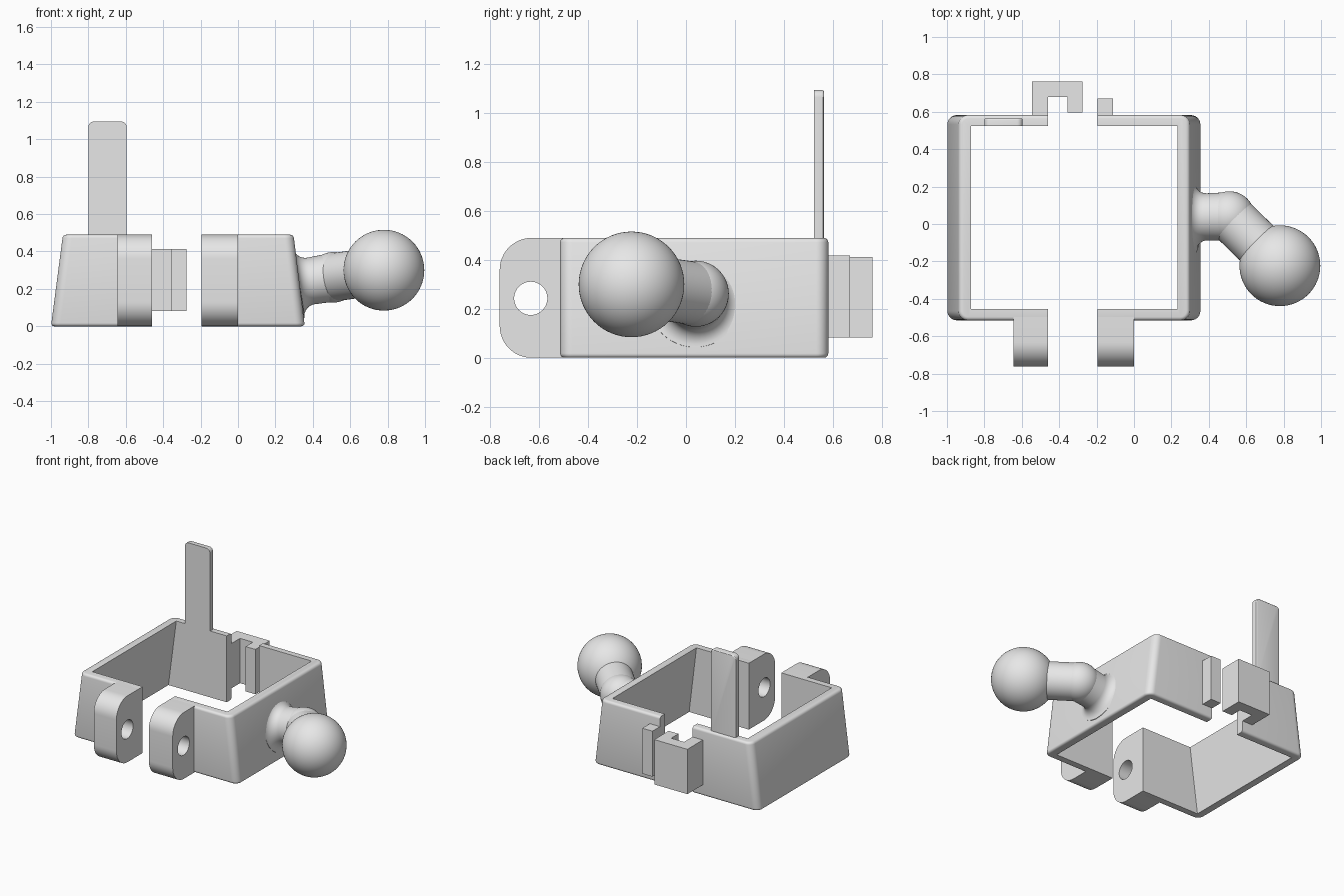
import bpy, bmesh, math
from mathutils import Vector, Matrix

if "Cube" in bpy.data.objects:
    bpy.data.objects.remove(bpy.data.objects["Cube"])

grey = bpy.data.materials.new("plain grey")
grey.diffuse_color = (0.8, 0.8, 0.8, 1)
grey.use_nodes = True
grey.node_tree.nodes["Principled BSDF"].inputs["Base Color"].default_value = grey.diffuse_color
H = 0.49                       # height of the clamp
Y0, Y1 = -0.515, 0.582         # outer front and back of the clamp
GAP_L, GAP_R = -0.46, -0.195   # ends of the two clamp halves


def finish(ob, angle=30):
    ob.data.materials.clear()
    ob.data.materials.append(grey)
    bpy.ops.object.select_all(action='DESELECT')
    ob.select_set(True)
    bpy.context.view_layer.objects.active = ob
    bpy.ops.object.shade_smooth_by_angle(angle=math.radians(angle))
    return ob


def add_mesh(name, bm):
    bmesh.ops.recalc_face_normals(bm, faces=bm.faces)
    me = bpy.data.meshes.new(name)
    bm.to_mesh(me)
    bm.free()
    ob = bpy.data.objects.new(name, me)
    bpy.context.collection.objects.link(ob)
    return ob


def loft(name, rings):
    """Skin a list of closed rings and cap both ends."""
    bm = bmesh.new()
    vs = [[bm.verts.new(p) for p in r] for r in rings]
    n = len(vs[0])
    for a, b in zip(vs, vs[1:]):
        for i in range(n):
            j = (i + 1) % n
            bm.faces.new((a[i], a[j], b[j], b[i]))
    bm.faces.new(vs[0])
    bm.faces.new(vs[-1])
    return add_mesh(name, bm)


def prism(name, outline, z0, z1):
    return finish(loft(name, [[(x, y, z) for x, y in outline] for z in (z0, z1)]))


def arc(cx, cy, r, a0, a1, n=8):
    return [(cx + r * math.cos(math.radians(a0 + (a1 - a0) * i / n)),
             cy + r * math.sin(math.radians(a0 + (a1 - a0) * i / n))) for i in range(n + 1)]


# Clamp halves: C-shaped walls whose long side leans inward towards the top
def clamp_half(name, s, x_bottom, x_top, gap):
    r, wall = 0.05, 0.06

    def outline(x):
        # s is +1 for the right half and -1 for the left half
        front = [(x + s * px, py) for px, py in arc(-r, Y0 + r, r, -90, 0)]
        back = [(x + s * px, py) for px, py in arc(-r, Y1 - r, r, 0, 90)]
        xi = x - s * (wall + 0.004)
        return ([(gap, Y0)] + front + back + [(gap, Y1)],
                [(gap, Y1 - wall + 0.003), (xi, Y1 - wall + 0.003), (xi, Y0 + wall), (gap, Y0 + wall)])

    bm = bmesh.new()
    rings, n_out = [], 0
    for x, z in ((x_bottom, 0), (x_top, H)):
        o, i = outline(x)
        n_out = len(o)
        rings.append([bm.verts.new((px, py, z)) for px, py in o + i])
    n = len(rings[0])
    for i in range(n):
        j = (i + 1) % n
        bm.faces.new((rings[0][i], rings[0][j], rings[1][j], rings[1][i]))
    for ring in rings:
        bm.faces.new(ring)
    bmesh.ops.recalc_face_normals(bm, faces=bm.faces)
    rim = [bm.edges.get((ring[i], ring[i + 1])) for ring in rings for i in range(n_out - 1)]
    bmesh.ops.bevel(bm, geom=rim, offset=0.018, segments=4, profile=0.5, affect='EDGES')
    return finish(add_mesh(name, bm))


clamp_half("left_clamp_half", -1, -1.0, -0.936, GAP_L)
clamp_half("right_clamp_half", 1, 0.357, 0.297, GAP_R)


# Bolt lugs: rounded plates with a round hole, extruded along x
def lug(name, x0, x1):
    r, yf = 0.13, -0.762
    outer = ([(-0.456, 0)] + arc(yf + r, r, r, 270, 180, 12)
             + arc(yf + r, H - r, r, 180, 90, 12) + [(-0.456, H)])
    hole = arc(-0.635, 0.243, 0.068, 0, 360, 40)[:-1]
    cu = bpy.data.curves.new(name, 'CURVE')
    cu.dimensions = '2D'
    cu.fill_mode = 'BOTH'
    cu.extrude = (x1 - x0) / 2
    for pts in (outer, hole):
        sp = cu.splines.new('POLY')
        sp.points.add(len(pts) - 1)
        for p, (a, b) in zip(sp.points, pts):
            p.co = (a, b, 0, 1)
        sp.use_cyclic_u = True
    ob = bpy.data.objects.new(name, cu)
    bpy.context.collection.objects.link(ob)
    bpy.ops.object.select_all(action='DESELECT')
    ob.select_set(True)
    bpy.context.view_layer.objects.active = ob
    bpy.ops.object.convert(target='MESH')
    ob = bpy.context.view_layer.objects.active
    bm = bmesh.new()
    bm.from_mesh(ob.data)
    bmesh.ops.remove_doubles(bm, verts=bm.verts, dist=1e-5)
    bmesh.ops.transform(bm, verts=bm.verts, matrix=Matrix((
        (0, 0, 1, (x0 + x1) / 2), (1, 0, 0, 0), (0, 1, 0, 0), (0, 0, 0, 1))))
    bmesh.ops.recalc_face_normals(bm, faces=bm.faces)
    bm.to_mesh(ob.data)
    bm.free()
    finish(ob)


lug("left_bolt_lug", -0.645, GAP_L)
lug("right_bolt_lug", GAP_R, 0.0)

# Rear latch: hook on the left half, catch block on the right half
prism("latch_hook", [(-0.545, 0.56), (-0.545, 0.763), (-0.275, 0.763), (-0.275, 0.595),
                     (-0.355, 0.595), (-0.355, 0.68), (-0.46, 0.68), (-0.46, 0.56)], 0.082, 0.413)
prism("latch_catch", [(GAP_R, 0.56), (GAP_R, 0.67), (-0.112, 0.67), (-0.112, 0.56)], 0.082, 0.418)

# Upright tab with rounded edges
bm = bmesh.new()
bmesh.ops.create_cube(bm, size=1, matrix=Matrix.Translation((-0.6975, 0.544, 0.7875))
                      @ Matrix.Diagonal((0.205, 0.042, 0.615, 1)))
corners = [e for e in bm.edges if all(v.co.z > 1 for v in e.verts)
           and abs(e.verts[0].co.y - e.verts[1].co.y) > 0.01]
bmesh.ops.bevel(bm, geom=corners, offset=0.03, segments=6, profile=0.5, affect='EDGES')
back = [e for e in bm.edges if all(v.co.y > 0.55 for v in e.verts)
        and not all(v.co.z < 0.5 for v in e.verts)]
bmesh.ops.bevel(bm, geom=back, offset=0.01, segments=3, profile=0.5, affect='EDGES')
finish(add_mesh("upright_tab", bm))

# Ball mount: flared neck, round elbow, angled arm and ball
ELBOW, BALL = Vector((0.51, 0.04, 0.262)), Vector((0.78, -0.223, 0.30))


def tube(name, start, end, stations, n=48):
    """Round tube along a line; stations are (fraction, radius)."""
    d = end - start
    q = d.to_track_quat('Z', 'Y')
    rings = [[start + d * t + q @ Vector((r * math.cos(k * math.tau / n),
                                          r * math.sin(k * math.tau / n), 0))
              for k in range(n)] for t, r in stations]
    return finish(loft(name, rings), 40)


def ball(name, centre, r, seg, rows):
    bm = bmesh.new()
    bmesh.ops.create_uvsphere(bm, u_segments=seg, v_segments=rows, radius=r,
                              matrix=Matrix.Translation(centre))
    finish(add_mesh(name, bm))


root = Vector((0.325, 0.037, 0.232))
length = (ELBOW - root).length
fillet = 0.065
flare = [(-0.05 / length, 0.19)]
for k in range(9):
    a = math.radians(90 * k / 8)
    flare.append((fillet * (1 - math.cos(a)) / length, 0.126 + fillet * (1 - math.sin(a))))
tube("flared_neck", root, ELBOW, flare + [(1, 0.13)])
ball("neck_elbow", ELBOW, 0.135, 48, 24)
tube("ball_arm", ELBOW, BALL, [(0, 0.129), (0.9, 0.129)])
ball("mount_ball", BALL, 0.216, 64, 32)
